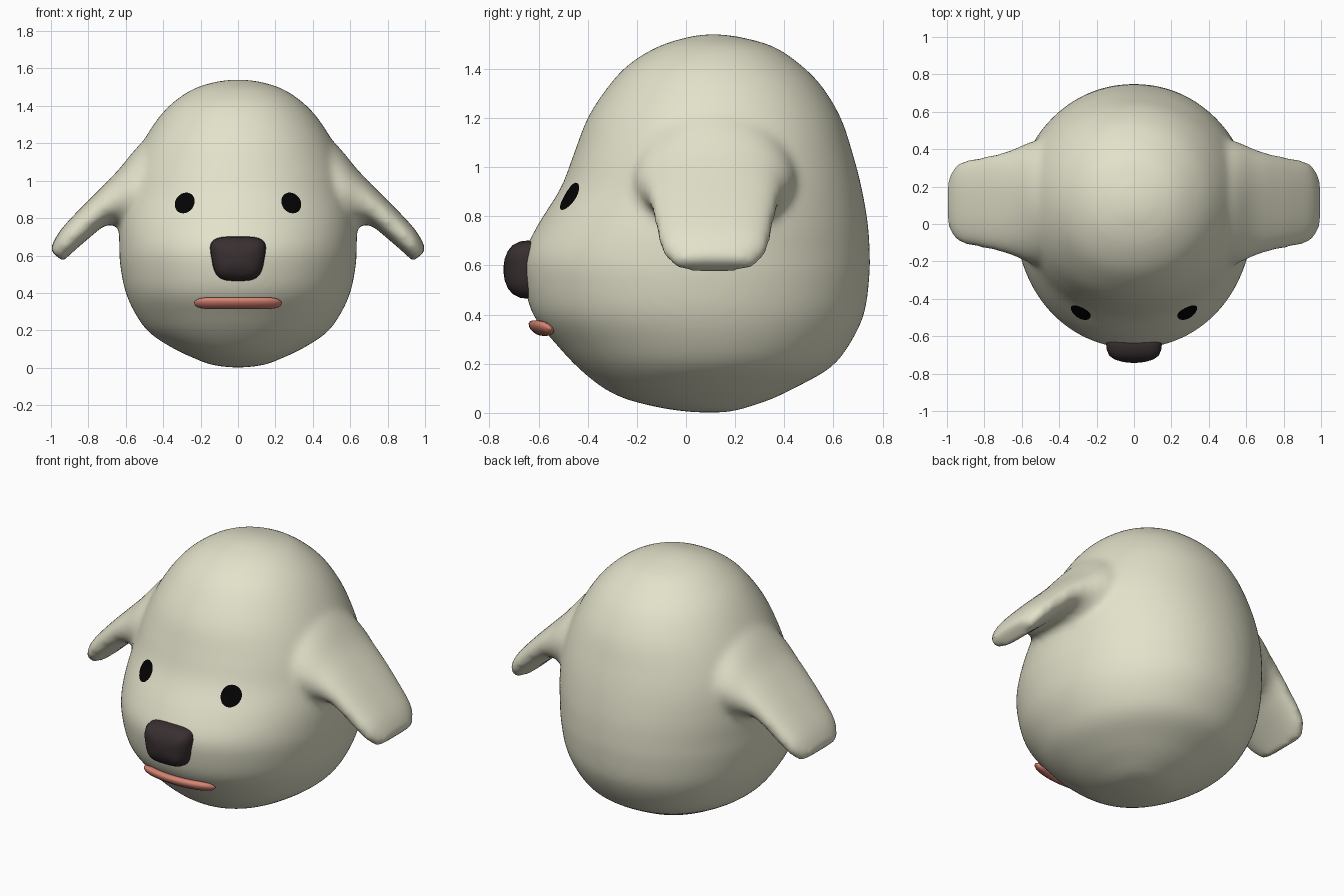
import bpy, bmesh, math
from mathutils import Vector as V

if "Cube" in bpy.data.objects:
    bpy.data.objects.remove(bpy.data.objects["Cube"])


def material(name, rgb):
    m = bpy.data.materials.new(name)
    m.diffuse_color = (*rgb, 1)
    m.use_nodes = True
    m.node_tree.nodes["Principled BSDF"].inputs["Base Color"].default_value = m.diffuse_color
    return m


CREAM = material("cream fur", (0.77, 0.76, 0.595))
BROWN = material("dark brown", (0.04, 0.028, 0.03))
BLACK = material("black", (0.001, 0.001, 0.001))
CORAL = material("coral", (0.68, 0.23, 0.17))


def ring(c, u, v, p=1.0, n=32):
    """Superellipse ring around c, with half axes u and v (p < 1 is boxier)."""
    f = lambda t: math.copysign(abs(t) ** p, t)
    angles = [2 * math.pi * (i + 0.5) / n for i in range(n)]
    return [V(c) + V(u) * f(math.cos(a)) + V(v) * f(math.sin(a)) for a in angles]


def refine(rows, steps=5):
    """Smooth (Catmull-Rom) interpolation between rows of numbers."""
    out = []
    for i in range(len(rows) - 1):
        a, b, c, d = (rows[max(0, min(len(rows) - 1, i + k))] for k in (-1, 0, 1, 2))
        for s in range(steps):
            t = s / steps
            out.append([q + .5 * t * (r - p + t * (2 * p - 5 * q + 4 * r - w
                        + t * (3 * (q - r) + w - p)))
                        for p, q, r, w in zip(a, b, c, d)])
    return out + [list(rows[-1])]


def loft(bm, rings):
    """Closed skin through a list of rings."""
    rows = [[bm.verts.new(p) for p in r] for r in rings]
    n = len(rows[0])
    for a, b in zip(rows, rows[1:]):
        for i in range(n):
            j = (i + 1) % n
            bm.faces.new((a[i], a[j], b[j], b[i]))
    bm.faces.new(rows[0][::-1])
    bm.faces.new(rows[-1])


def finish(name, bm, mat, closed=True):
    if closed:
        bmesh.ops.recalc_face_normals(bm, faces=bm.faces)
    me = bpy.data.meshes.new(name)
    bm.to_mesh(me)
    bm.free()
    for f in me.polygons:
        f.use_smooth = True
    me.materials.append(mat)
    ob = bpy.data.objects.new(name, me)
    bpy.context.collection.objects.link(ob)
    return ob


# Head: height, half width, front y, back y
PROFILE = [
    (.002, .05, .03, .17), (.018, .15, -.09, .235), (.053, .24, -.235, .34),
    (.10, .34, -.335, .44), (.18, .465, -.435, .582), (.27, .538, -.52, .66),
    (.40, .60, -.623, .724), (.55, .63, -.661, .746), (.65, .635, -.658, .748),
    (.77, .634, -.60, .74), (.915, .615, -.51, .715), (1.05, .58, -.458, .68),
    (1.20, .512, -.40, .63), (1.33, .43, -.315, .552), (1.42, .345, -.23, .462),
    (1.49, .24, -.115, .357), (1.526, .13, -.005, .235), (1.54, .04, .07, .15)]
bm = bmesh.new()
loft(bm, [ring((0, (f + b) / 2, z), (w, 0, 0), (0, (b - f) / 2, 0), .97, 96)
          for z, w, f, b in refine(PROFILE)])

# Ears: top x, top z, bottom x, bottom z, half depth, squareness
EAR = [
    (.38, 1.33, .40, .56, .36, 1.1), (.53, 1.19, .57, .69, .325, 1.1),
    (.64, 1.058, .65, .755, .285, .95), (.735, .96, .71, .76, .262, .85),
    (.845, .85, .80, .69, .24, .8), (.955, .728, .90, .603, .214, .8),
    (1.008, .627, .935, .568, .155, .8)]
for s in (-1, 1):
    loft(bm, [ring((s * (tx + bx) / 2, .115, (tz + bz) / 2),
                   (0, d, 0), (s * (tx - bx) / 2, 0, (tz - bz) / 2), p, 64)
              for tx, tz, bx, bz, d, p in refine(EAR)])
head = finish("head_with_ears", bm, CREAM)

# Fuse the ears into the head and soften the joins
fuse = head.modifiers.new("fuse", 'REMESH')
fuse.mode = 'VOXEL'
fuse.voxel_size = 0.018
fuse.use_smooth_shade = True
soft = head.modifiers.new("soften", 'SMOOTH')
soft.factor = 0.5
soft.iterations = 14

# Nose: y, half width, half height
bm = bmesh.new()
rings = []
for y, w, h in [(-.58, .156, .114), (-.64, .16, .119), (-.675, .156, .115),
                (-.705, .142, .10), (-.725, .112, .076), (-.738, .064, .043),
                (-.742, .02, .015)]:
    r = ring((0, y, .583), (w, 0, 0), (0, 0, h), .55)
    for p in r:                      # narrower towards the bottom
        p.x *= 0.89 + 1.1 * (p.z - .583)
    rings.append(r)
loft(bm, rings)
finish("nose", bm, BROWN)

# Mouth: a rounded bar bent around the muzzle
bm = bmesh.new()
rings = []
for i in range(25):
    t = -math.cos(math.pi * i / 24)
    x = .233 * t
    r = .032 * max(0.05, 1 - abs(t) ** 8) ** .5
    rings.append(ring((x, -.603 + .85 * x * x, .345),
                      (0, -r * 1.1, r * .75), (0, r * .4, r * .65), n=16))
loft(bm, rings)
finish("mouth", bm, CORAL)

# Eyes: thin ovals laid on the head surface
bpy.context.view_layer.update()
surface = head.evaluated_get(bpy.context.evaluated_depsgraph_get())


def on_head(x, z):
    hit, p, nrm, _ = surface.ray_cast(V((x, -2, z)), V((0, 1, 0)))
    return p + nrm * .007


for s, side in ((-1, "left"), (1, "right")):
    bm = bmesh.new()
    rows = []
    for k in (.3, .65, .9, 1):
        row = []
        for i in range(24):
            a = 2 * math.pi * i / 24
            dz = .056 * k * math.sin(a)
            x = s * .282 + .052 * k * math.cos(a) - s * .15 * dz
            row.append(bm.verts.new(on_head(x, .878 + dz)))
        rows.append(row)
    bm.faces.new(rows[0])
    for a, b in zip(rows, rows[1:]):
        for i in range(24):
            j = (i + 1) % 24
            bm.faces.new((a[i], b[i], b[j], a[j]))
    finish(side + "_eye", bm, BLACK, closed=False)
